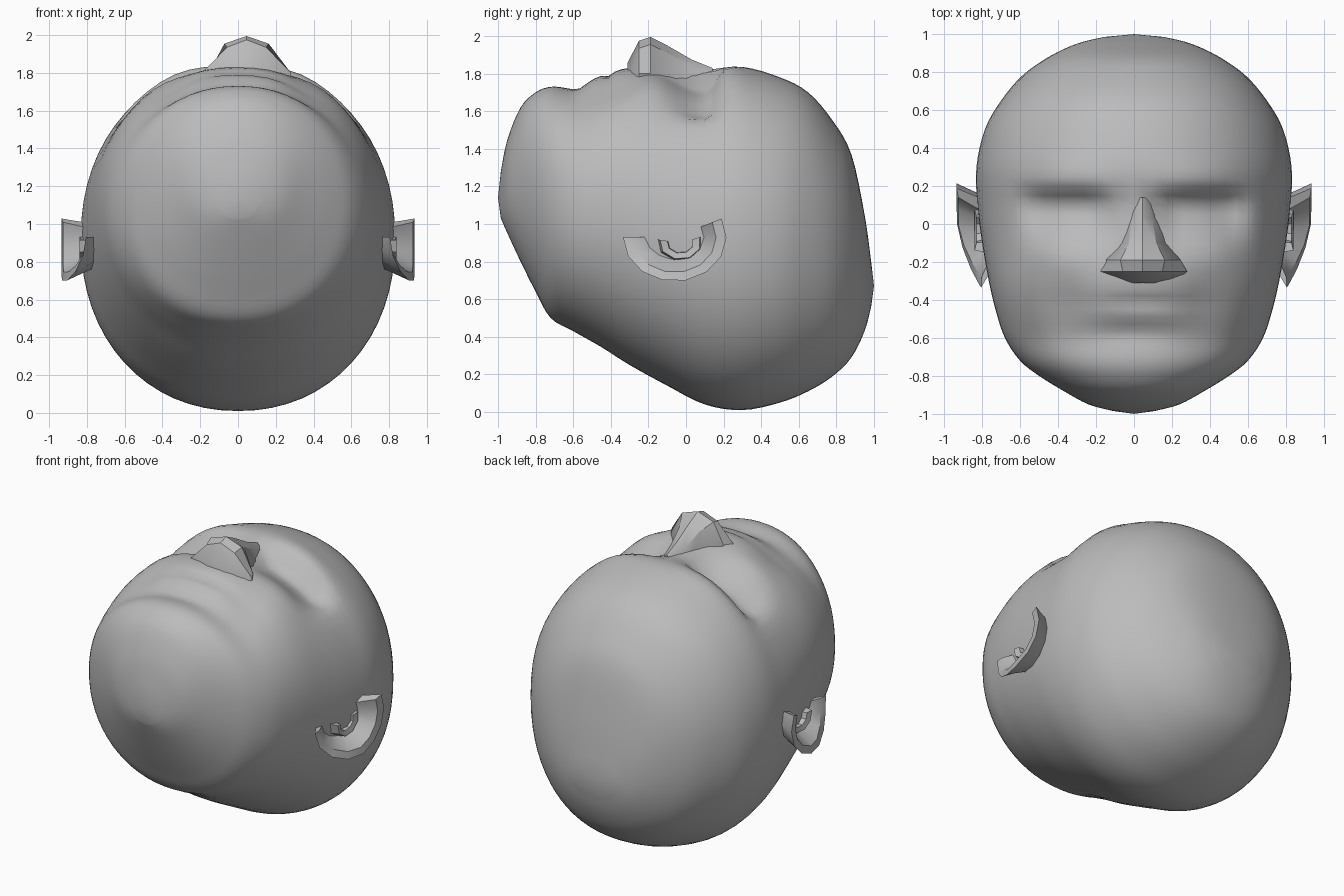
import bpy, bmesh, math

if "Cube" in bpy.data.objects:
    bpy.data.objects.remove(bpy.data.objects["Cube"])

clay = bpy.data.materials.new("grey_clay")
clay.use_nodes = True
GREY = (0.5, 0.5, 0.5, 1)
clay.diffuse_color = GREY
clay.node_tree.nodes["Principled BSDF"].inputs["Base Color"].default_value = GREY


def finish(name, bm, angle):
    """Turn a bmesh into a shaded object."""
    bmesh.ops.recalc_face_normals(bm, faces=bm.faces)
    mesh = bpy.data.meshes.new(name)
    bm.to_mesh(mesh)
    bm.free()
    mesh.materials.append(clay)
    obj = bpy.data.objects.new(name, mesh)
    bpy.context.collection.objects.link(obj)
    bpy.ops.object.select_all(action="DESELECT")
    obj.select_set(True)
    bpy.context.view_layer.objects.active = obj
    bpy.ops.object.shade_smooth_by_angle(angle=math.radians(angle))
    return obj


def loft(bm, rows, closed):
    """Skin a list of point rows and return the vertex rows."""
    grid = [[bm.verts.new(p) for p in row] for row in rows]
    for a, b in zip(grid, grid[1:]):
        n = len(a)
        for i in range(n if closed else n - 1):
            j = (i + 1) % n
            bm.faces.new((a[i], a[j], b[j], b[i]))
    return grid


def spline(a, b, c, d, t):
    return [q + 0.5 * t * (r - p + t * (2*p - 5*q + 4*r - s + t * (3 * (q - r) + s - p)))
            for p, q, r, s in zip(a, b, c, d)]


def ramp(v, lo, hi):
    t = max(0, min(1, (v - lo) / (hi - lo)))
    return t * t * (3 - 2 * t)


def bump(x, y, cx, cy, rx, ry):
    return math.exp(-((x - cx) / rx) ** 2 - ((y - cy) / ry) ** 2)


def face_relief(x, y):
    """Height change of the face: sockets, brow, cheeks, mouth and chin."""
    ax = abs(x)
    socket = ramp(ax, 0.06, 0.2) * (1 - ramp(ax, 0.48, 0.64))
    socket *= (1 - ramp(y, 0.11, 0.21)) * ramp(y, -0.2, 0.1)
    dz = -0.10 * socket
    dz += 0.02 * bump(ax, y, 0.33, 0.25, 0.2, 0.07)
    dz += 0.02 * bump(ax, y, 0.42, -0.15, 0.14, 0.12)
    dz -= 0.03 * bump(ax, y, 0.36, -0.42, 0.12, 0.16)
    dz -= 0.02 * bump(x, y, 0.05, -0.41, 0.2, 0.025)
    dz -= 0.02 * bump(x, y, 0, -0.57, 0.22, 0.05)
    return dz


# Head: sections along y as (y, half width, top, bottom)
SECTIONS = [
    (-0.985, 0.11, 1.28, 1.03), (-0.95, 0.24, 1.45, 0.95), (-0.88, 0.37, 1.62, 0.80),
    (-0.8, 0.5, 1.70, 0.64), (-0.72, 0.6, 1.73, 0.5), (-0.6, 0.68, 1.73, 0.43),
    (-0.45, 0.73, 1.79, 0.345), (-0.3, 0.765, 1.83, 0.25), (-0.1, 0.80, 1.82, 0.14),
    (0.1, 0.825, 1.82, 0.04), (0.3, 0.83, 1.835, 0.01), (0.5, 0.785, 1.78, 0.05),
    (0.65, 0.7, 1.70, 0.11), (0.78, 0.59, 1.55, 0.19), (0.88, 0.45, 1.37, 0.29),
    (0.95, 0.3, 1.05, 0.43), (0.985, 0.16, 0.8, 0.56)]
padded = [SECTIONS[0]] + SECTIONS + [SECTIONS[-1]]
stations = [spline(*padded[k:k + 4], s / 4) for k in range(len(SECTIONS) - 1) for s in range(4)]
stations.append(SECTIONS[-1])

rows = []
for y, w, top, bottom in stations:
    mid, half = (top + bottom) / 2, (top - bottom) / 2
    row = []
    for i in range(64):
        a = math.tau * i / 64
        c, s = math.cos(a), math.sin(a)
        x = w * math.copysign(abs(c) ** 0.94, c)
        z = mid + half * math.copysign(abs(s) ** 0.94, s)
        if s > 0:
            z += face_relief(x, y) * ramp(s, 0.2, 0.6)
        row.append((x, y, z))
    rows.append(row)
bm = bmesh.new()
grid = loft(bm, rows, True)
for ring, pole in ((grid[0], (0, -1, 1.14)), (grid[-1], (0, 1, 0.67))):
    tip = bm.verts.new(pole)
    for i in range(len(ring)):
        bm.faces.new((ring[i - 1], ring[i], tip))
finish("head", bm, 50)

# Nose: sections from the bridge to the base as (y, ridge half, base half, ridge z, wing z)
NOSE = [(0.14, 0.03, 0.07, 1.82, 1.74), (0.03, 0.04, 0.09, 1.865, 1.75),
        (-0.1, 0.055, 0.13, 1.94, 1.8), (-0.19, 0.09, 0.2, 1.985, 1.84),
        (-0.25, 0.08, 0.235, 1.965, 1.84), (-0.31, 0.05, 0.16, 1.85, 1.79)]
rows = []
for y, r, b, top, wing in NOSE:
    shape = [(-b, 1.66), (-b, wing - 0.04), (-r * 1.3, top - 0.03), (0, top + 0.01),
             (r * 1.3, top - 0.03), (b, wing - 0.04), (b, 1.66)]
    rows.append([(0.045 + x, y, z) for x, z in shape])
bm = bmesh.new()
grid = loft(bm, rows, True)
bm.faces.new(grid[0])
bm.faces.new(grid[-1])
finish("nose", bm, 35)

# Ears: a crescent shell, open toward the face, with a small inner fold
EAR_PROFILE = [(0.0, 0.7), (0.75, 0.92), (1.0, 1.0), (0.95, 0.8), (0.35, 0.55), (0.0, 0.4)]


def ear(name, side):
    bm = bmesh.new()
    rows = []
    for k in range(9):
        t = k / 8
        a = math.radians(180 + 205 * t)
        flare = 0.05 + 0.13 * ramp(t, 0, 0.55)
        rows.append([(side * (0.755 + flare * out), -0.06 + 0.275 * r * math.cos(a),
                      0.93 + 0.235 * r * math.sin(a)) for out, r in EAR_PROFILE])
    grid = loft(bm, rows, True)
    bm.faces.new(grid[0])
    bm.faces.new(grid[-1])
    fold = [[(side * x, -0.03 + r * math.cos(a), 0.9 + 0.8 * r * math.sin(a))
             for x, r in ((0.74, 0.13), (0.84, 0.11), (0.83, 0.07), (0.74, 0.06))]
            for a in (math.radians(170 + 42 * k) for k in range(6))]
    grid = loft(bm, fold, True)
    bm.faces.new(grid[0])
    bm.faces.new(grid[-1])
    finish(name, bm, 30)


ear("left_ear", 1)
ear("right_ear", -1)
